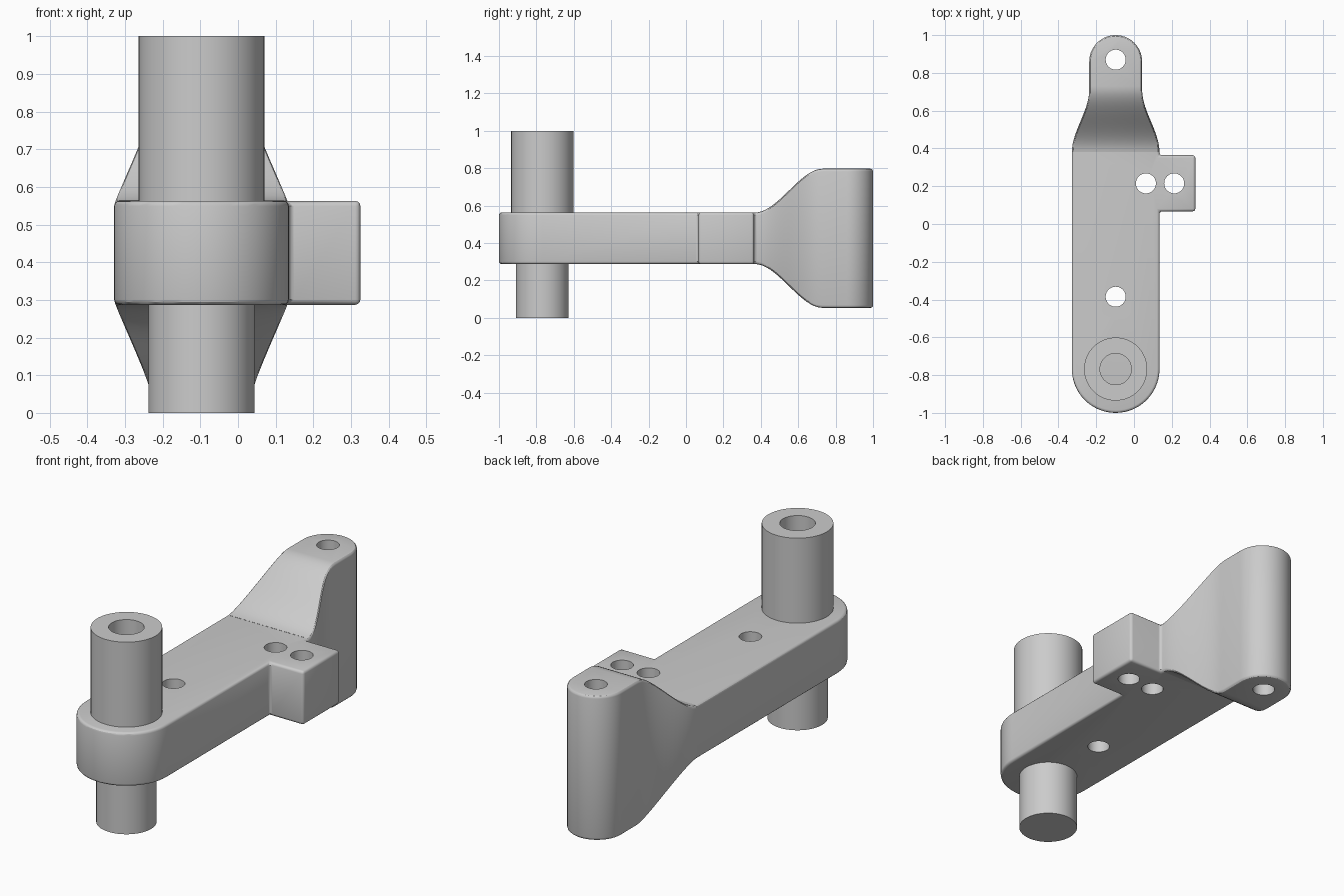
import bpy, bmesh
from math import sin, cos, pi, radians

old = bpy.data.objects.get("Cube")
if old:
    bpy.data.objects.remove(old, do_unlink=True)

CX = -0.097            # centre line of the arm
MID = 0.425            # mid height of the arm
POST_Y, PAD_Y = -0.768, 0.86
WIDE, NARROW = 0.232, 0.14
THIN, TALL = 0.138, 0.372
FLARE_START, FLARE_END = 0.38, 0.73

grey = bpy.data.materials.new("plain grey")
grey.use_nodes = True
grey.diffuse_color = (0.6, 0.6, 0.6, 1)
grey.node_tree.nodes["Principled BSDF"].inputs["Base Color"].default_value = (0.6, 0.6, 0.6, 1)


def make_object(name, bm):
    bmesh.ops.remove_doubles(bm, verts=bm.verts, dist=1e-5)
    bmesh.ops.recalc_face_normals(bm, faces=bm.faces)
    mesh = bpy.data.meshes.new(name)
    bm.to_mesh(mesh)
    bm.free()
    mesh.materials.append(grey)
    ob = bpy.data.objects.new(name, mesh)
    bpy.context.collection.objects.link(ob)
    return ob


def smooth(ob):
    bpy.ops.object.select_all(action='DESELECT')
    ob.select_set(True)
    bpy.context.view_layer.objects.active = ob
    bpy.ops.object.shade_smooth_by_angle(angle=radians(30))


def bake_modifiers(ob):
    graph = bpy.context.evaluated_depsgraph_get()
    ob.data = bpy.data.meshes.new_from_object(ob.evaluated_get(graph))
    ob.modifiers.clear()


def ease(y, a, b):
    t = min(max((y - a) / (b - a), 0), 1)
    return t * t * (3 - 2 * t)


def half_width(y):
    return WIDE + (NARROW - WIDE) * ease(y, FLARE_START, 0.71)


def half_height(y):
    return THIN + (TALL - THIN) * ease(y, FLARE_START - 0.01, FLARE_END)


def arc(y, r, start, n=28):
    return [(CX + r * cos(start + pi * i / n), y + r * sin(start + pi * i / n))
            for i in range(n + 1)]


def quad(bm, pts):
    bm.faces.new([bm.verts.new(p) for p in pts])


def open_prism(bm, outline, h):
    """Flat slab whose last-to-first side stays open for the flare."""
    for z in (MID - h, MID + h):
        quad(bm, [(x, y, z) for x, y in outline])
    for (x0, y0), (x1, y1) in zip(outline, outline[1:]):
        quad(bm, [(x0, y0, MID - h), (x1, y1, MID - h),
                  (x1, y1, MID + h), (x0, y0, MID + h)])


def section(y):
    w, h = half_width(y), half_height(y)
    return [(CX + sx * w, y, MID + sz * h)
            for sx, sz in ((-1, -1), (1, -1), (1, 1), (-1, 1))]


# Arm: flat slab with side block, eased flare, tall rounded pad
bm = bmesh.new()
edge = CX + WIDE
slab = [(CX - WIDE, FLARE_START)] + arc(POST_Y, WIDE, pi)
slab += [(edge, 0.067), (0.325, 0.067), (0.325, 0.364), (edge, 0.364), (edge, FLARE_START)]
open_prism(bm, slab, THIN)
STEPS = 16
rings = [section(FLARE_START + (FLARE_END - FLARE_START) * i / STEPS) for i in range(STEPS + 1)]
for a, b in zip(rings, rings[1:]):
    for k in range(4):
        j = (k + 1) % 4
        quad(bm, [a[k], a[j], b[j], b[k]])
pad = [(CX + NARROW, FLARE_END)] + arc(PAD_Y, NARROW, 0) + [(CX - NARROW, FLARE_END)]
open_prism(bm, pad, TALL)
arm = make_object("arm", bm)

bevel = arm.modifiers.new("rounded edges", 'BEVEL')
bevel.width = 0.014
bevel.segments = 3
bevel.limit_method = 'ANGLE'
bevel.angle_limit = radians(40)
bevel.use_clamp_overlap = False
bake_modifiers(arm)

# Through holes in the arm, block and pad
bm = bmesh.new()
for x, y in ((CX, 0.87), (CX, -0.385), (0.063, 0.215), (0.213, 0.215)):
    new = bmesh.ops.create_cone(bm, cap_ends=True, segments=40, radius1=0.053,
                                radius2=0.053, depth=2)["verts"]
    bmesh.ops.translate(bm, verts=new, vec=(x, y, MID))
cutter = make_object("hole_cutter", bm)
cutter.hide_render = True
cut = arm.modifiers.new("holes", 'BOOLEAN')
cut.operation = 'DIFFERENCE'
cut.solver = 'EXACT'
cut.object = cutter
bake_modifiers(arm)
bpy.data.objects.remove(cutter, do_unlink=True)
smooth(arm)

# Post: stepped round pin with a blind bore in its top
profile = [(0, 0), (0.141, 0), (0.141, MID), (0.167, MID), (0.167, 1),
           (0.083, 1), (0.083, 0.5), (0, 0.5)]
bm = bmesh.new()
verts = [bm.verts.new((r, 0, z)) for r, z in profile]
edges = [bm.edges.new(pair) for pair in zip(verts, verts[1:])]
bmesh.ops.spin(bm, geom=verts + edges, cent=(0, 0, 0), axis=(0, 0, 1),
               angle=2 * pi, steps=64)
bmesh.ops.translate(bm, verts=bm.verts, vec=(CX, POST_Y, 0))
smooth(make_object("post", bm))
